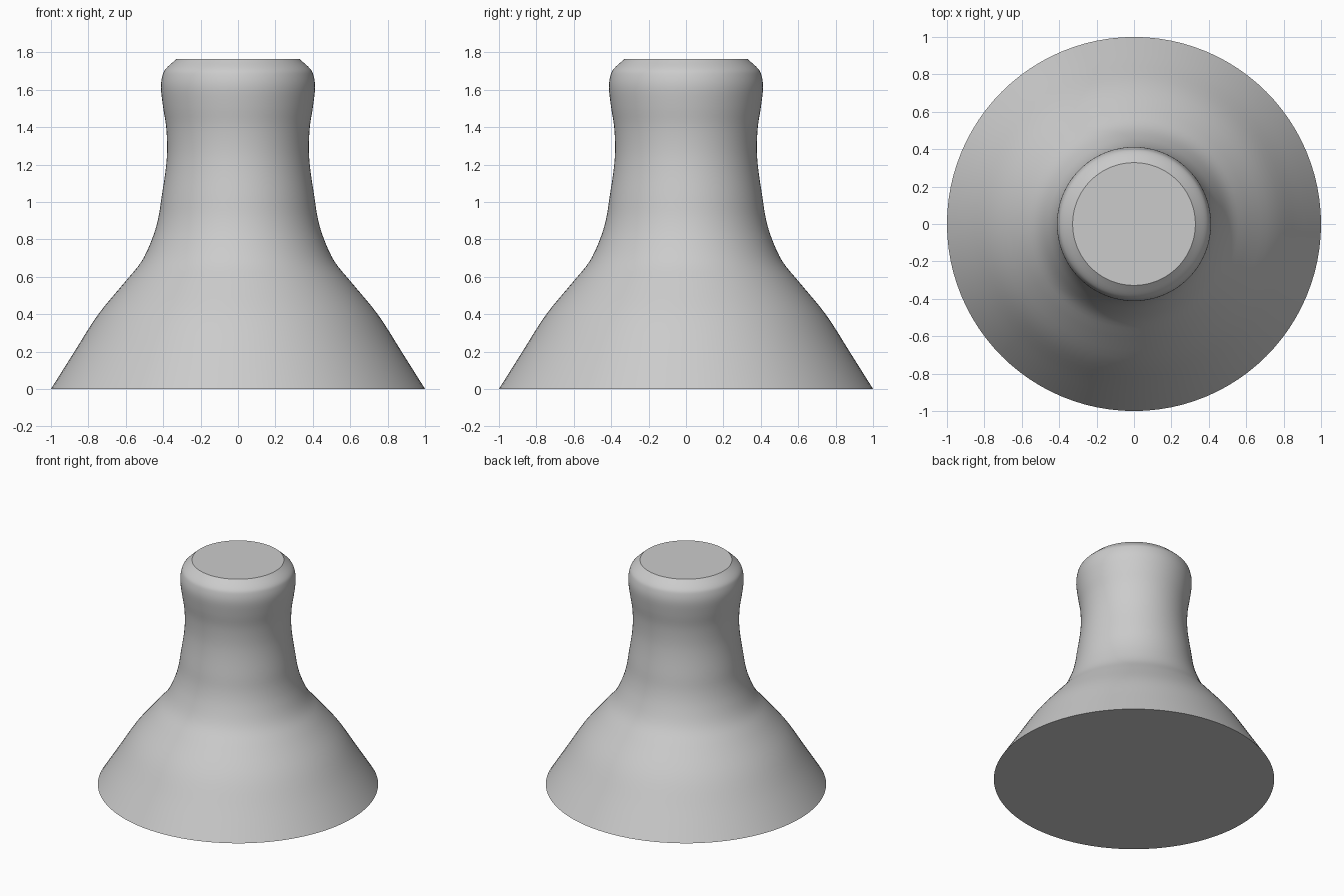
import bpy, bmesh, math
from mathutils import Vector

if "Cube" in bpy.data.objects:
    bpy.data.objects.remove(bpy.data.objects["Cube"])

# Outer profile (radius, height), from base rim to top rim
PROFILE = [(1.0, 0.0), (0.876, 0.197), (0.75, 0.395), (0.608, 0.568), (0.517, 0.68),
           (0.46, 0.80), (0.427, 0.91), (0.408, 1.03), (0.387, 1.17), (0.379, 1.28),
           (0.384, 1.40), (0.401, 1.51), (0.412, 1.61), (0.404, 1.675),
           (0.385, 1.713), (0.328, 1.765)]
SEGMENTS = 96


def smooth_path(points, steps):
    """Catmull-Rom curve through the points."""
    p = [Vector(q) for q in points]
    p = [2 * p[0] - p[1]] + p + [2 * p[-1] - p[-2]]
    out = []
    for a, b, c, d in zip(p, p[1:], p[2:], p[3:]):
        for i in range(steps):
            t = i / steps
            out.append(0.5 * (2 * b + (c - a) * t + (2 * a - 5 * b + 4 * c - d) * t ** 2
                              + (3 * b - a - 3 * c + d) * t ** 3))
    return out + [p[-2]]


# Lathe the profile around z
bm = bmesh.new()
rings = []
for r, z in smooth_path(PROFILE, 4):
    rings.append([bm.verts.new((r * math.cos(2 * math.pi * k / SEGMENTS),
                                r * math.sin(2 * math.pi * k / SEGMENTS), z))
                  for k in range(SEGMENTS)])
for lo, hi in zip(rings, rings[1:]):
    for k in range(SEGMENTS):
        n = (k + 1) % SEGMENTS
        bm.faces.new((lo[k], lo[n], hi[n], hi[k]))

# Flat base and flat top
bm.faces.new(rings[0][::-1])
bm.faces.new(rings[-1])

mesh = bpy.data.meshes.new("flared_body")
bm.to_mesh(mesh)
bm.free()
body = bpy.data.objects.new("flared_body", mesh)
bpy.context.collection.objects.link(body)

# Smooth sides, sharp rims
bpy.context.view_layer.objects.active = body
body.select_set(True)
bpy.ops.object.shade_smooth_by_angle(angle=math.radians(30))
